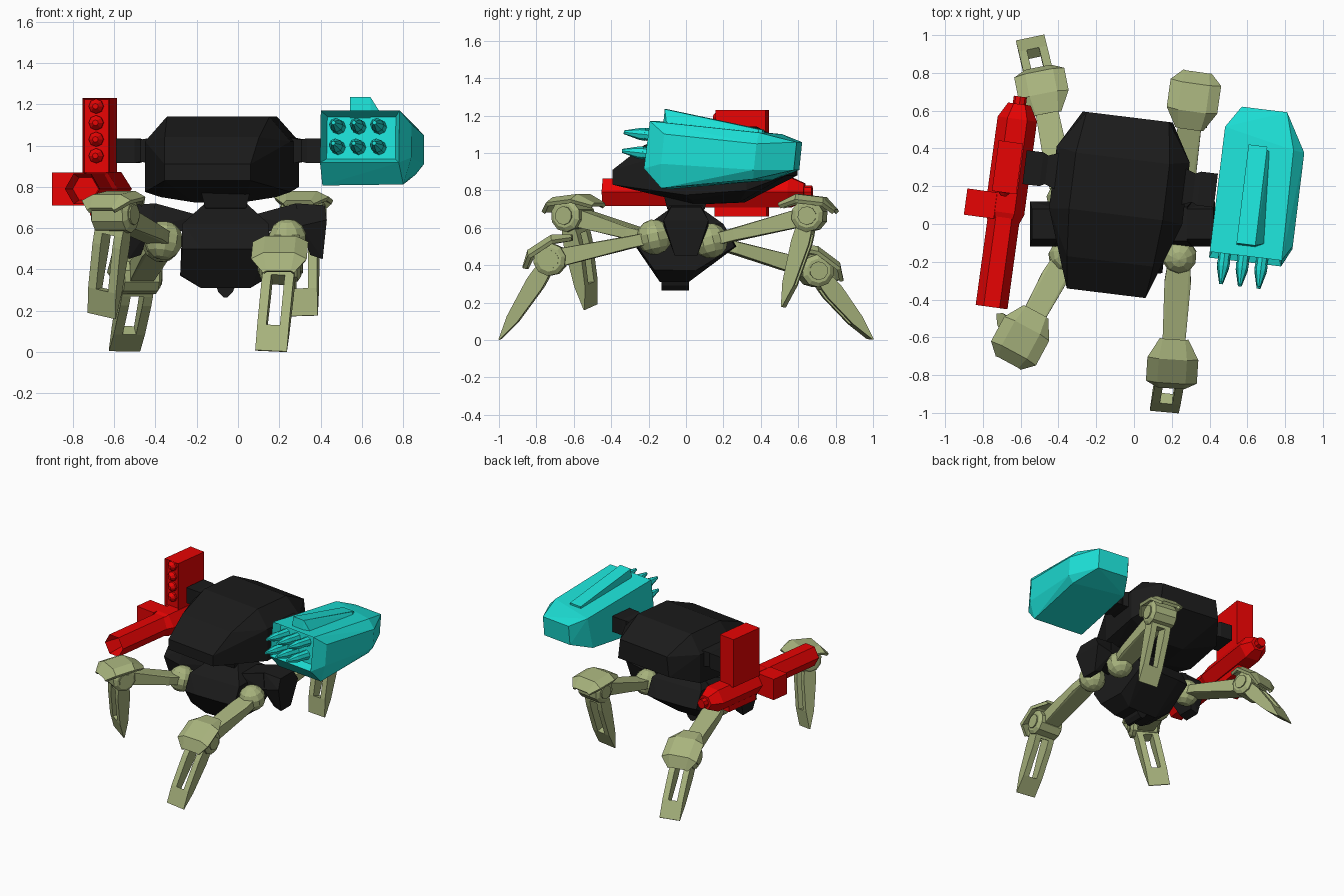
import bpy, bmesh, math
from mathutils import Matrix, Vector

if "Cube" in bpy.data.objects:
    bpy.data.objects.remove(bpy.data.objects["Cube"])


def material(name, rgb):
    m = bpy.data.materials.new(name)
    m.diffuse_color = (*rgb, 1)
    m.use_nodes = True
    m.node_tree.nodes["Principled BSDF"].inputs["Base Color"].default_value = m.diffuse_color
    return m


BLACK = material("charcoal", (0.011, 0.011, 0.011))
RED = material("red", (0.8, 0.001, 0.001))
TEAL = material("teal", (0.012, 0.75, 0.68))
OLIVE = material("olive", (0.39, 0.45, 0.205))


def finish(name, bm, mat, frame):
    me = bpy.data.meshes.new(name)
    bm.to_mesh(me)
    bm.free()
    ob = bpy.data.objects.new(name, me)
    me.materials.append(mat)
    ob.matrix_world = frame
    bpy.context.collection.objects.link(ob)
    return ob


def add_hull(bm, pts):
    vs = [bm.verts.new(p) for p in pts]
    r = bmesh.ops.convex_hull(bm, input=vs)
    junk = {v for v in r["geom_interior"] + r["geom_unused"] if isinstance(v, bmesh.types.BMVert)}
    bmesh.ops.delete(bm, geom=list(junk), context="VERTS")


def hull(name, pts, mat, frame=Matrix(), recess=None):
    """Convex faceted solid; recess = (rim, depth) sinks its front face."""
    bm = bmesh.new()
    add_hull(bm, pts)
    bmesh.ops.dissolve_limit(bm, angle_limit=0.02, verts=bm.verts, edges=bm.edges)
    bmesh.ops.recalc_face_normals(bm, faces=bm.faces)
    if recess:
        bm.normal_update()
        f = min(bm.faces, key=lambda q: q.normal.y)
        bmesh.ops.inset_region(bm, faces=[f], thickness=recess[0])
        bmesh.ops.translate(bm, verts=f.verts, vec=(0, recess[1], 0))
    return finish(name, bm, mat, frame)


def box(name, c, h, mat, frame=Matrix(), recess=None):
    pts = [(c[0] + a * h[0], c[1] + b * h[1], c[2] + d * h[2])
           for a in (-1, 1) for b in (-1, 1) for d in (-1, 1)]
    return hull(name, pts, mat, frame, recess)


def mir(pts):
    return [(s * x, y, z) for x, y, z in pts for s in (-1, 1)]


def quad(pts):
    return [(x, s * y, z) for x, y, z in mir(pts) for s in (-1, 1)]


def rings(name, sides, prof, mat, frame, squash=1.0, recess=None):
    """Faceted solid along local y from (y, radius) pairs."""
    pts = [(r * math.cos(math.tau * i / sides), y, squash * r * math.sin(math.tau * i / sides))
           for y, r in prof for i in range(sides)]
    return hull(name, pts, mat, frame, recess)


def frame(pos, yaw, pitch=0):
    return (Matrix.Translation(pos) @ Matrix.Rotation(math.radians(yaw), 4, "Z")
            @ Matrix.Rotation(math.radians(pitch), 4, "X"))


# Upper hull and the arms carrying the weapons
F = frame((-0.09, 0.10, 0), -7)
hull("upper_body", mir([
    (.25, -.05, 1.14), (.25, .25, 1.14), (.23, -.3, 1.04),
    (.355, -.06, 1.02), (.355, .27, 1.02), (.355, -.06, .775), (.355, .27, .80),
    (.28, -.04, .75), (.12, -.04, .725), (.12, .2, .735), (.21, -.47, .91), (.21, -.47, .83),
    (.22, .47, 1.03), (.24, .47, .88)]), BLACK, F)
for s, side in ((-1, "left"), (1, "right")):
    for part, prof in (("arm", ((.3, .11, .07), (.38, .07, .05), (.41, .07, .05))),
                       ("mount", ((.38, .07, .05), (.42, .09, .06), (.51, .09, .06)))):
        hull(f"{side}_weapon_{part}", [(s * u, .14 + b * h, .975 + c * k)
             for u, h, k in prof for b in (-1, 1) for c in (-1, 1)], BLACK, F)

# Lower hull, neck and shoulder pods
P = Matrix.Translation((-0.06, 0, 0))
hull("pelvis", quad([(.10, .06, .72), (.13, .14, .65), (.21, .2, .62), (.21, .26, .5), (.12, .27, .5)])
     + mir([(.22, -.17, .375), (.22, .05, .37), (.12, -.14, .31), (.12, .015, .31)]), BLACK, P)
hull("neck", quad([(.10, .10, .70), (.07, .07, .67), (.12, .12, .78)]), BLACK, P)
hull("belly_nub", mir([(x, y, z) for x, z in ((.05, .33), (.035, .29), (.01, .265))
                       for y in (-.13, .015)]), BLACK, P)
for s, side in ((-1, "left"), (1, "right")):
    arm = [(.12, .09, .66), (.12, .09, .57), (.34, .09, .72), (.37, .12, .61)]
    pod = [(.34, .08, .72), (.48, .08, .71), (.49, .12, .64), (.36, .12, .61),
           (.47, .06, .45), (.41, .06, .47)]
    for nm, pts in (("shoulder_arm", arm), ("shoulder_pod", pod)):
        hull(f"{side}_{nm}", [(s * x, b * y, z) for x, y, z in pts for b in (-1, 1)], BLACK, P)

# Missile launcher
L = frame((0.65, 0.20, 1.0), -7, -6)
hull("launcher_pod", [
    (-.205, -.39, .13), (.179, -.39, .13), (-.205, -.395, -.125), (.179, -.395, -.125),
    (-.205, -.29, -.225), (.19, -.29, -.22), (.228, -.30, .07), (.228, -.30, -.09),
    (-.205, .28, .13), (.17, .2, .13), (.228, .2, .07), (.228, .2, -.07),
    (-.205, .25, -.12), (.19, .2, -.12),
    (-.13, .4, .10), (.112, .4, .10), (-.13, .4, -.05), (.112, .4, -.05)],
    TEAL, L, recess=(.035, .06))
hull("launcher_fin", [(u, v, w) for u in (-.07, .03) for v, w in
                      ((-.335, .10), (-.335, .20), (.20, .10), (.20, .145))], TEAL, L)
hull("launcher_fin_side", [(.03, -.335, .20), (.03, -.335, .12), (.08, -.31, .12),
                           (.03, .18, .145), (.05, .18, .12)], TEAL, L)
for i in range(3):
    for j in range(2):
        M = L @ Matrix.Translation((-.125 + .1 * i, 0, -.045 + .1 * j))
        rings("missile", 8, [(-.33, .036), (-.43, .03)], TEAL, M)
        rings("missile_tip", 8, [(-.42, .034), (-.45, .032), (-.535, .010)], TEAL, M)

# Cannon with rocket rack
G = frame((-0.68, 0.10, 0.79), -7.8)
rings("cannon_barrel", 6, [(-.545, .085), (0, .085)], RED, G, recess=(.022, .12))
rings("cannon_body", 6, [(-.09, .085), (-.04, .105), (.46, .105), (.54, .06)], RED, G, squash=.9)
rings("cannon_end", 8, [(.5, .035), (.58, .035)], RED, G)
box("cannon_side_box", (-.132, -.01, 0), (.08, .07, .08), RED, G)
box("rocket_rack", (-.017, .2, .255), (.065, .135, .185), RED, G, recess=(.01, .02))
box("rack_foot", (0, .2, -.09), (.045, .14, .04), RED, G)
for i in range(4):
    M = G @ Matrix.Translation((-.017, 0, .16 + .08 * i))
    rings("rocket", 8, [(.12, .036), (.07, .036), (.045, .014)], RED, M)


# Legs
def leg(name, hip, knee, foot):
    hip, knee, foot = Vector(hip), Vector(knee), Vector(foot)

    def basis(pos, fwd, side):
        f = fwd.normalized()
        s = (side - f * side.dot(f)).normalized()
        m = Matrix((s, f, s.cross(f))).transposed().to_4x4()
        m.translation = pos
        return m

    t = knee - hip
    side = Vector((t.y, -t.x, 0)).normalized()
    T = basis(knee, t, side)
    n = t.length
    # hip ball and thigh
    bm = bmesh.new()
    bmesh.ops.create_uvsphere(bm, u_segments=10, v_segments=7, radius=.095)
    finish(name + "_hip", bm, OLIVE, basis(hip, t, side))
    hull(name + "_thigh", mir([(.055, -n, .03), (.055, -n, -.03), (.07, -n + .14, .03),
                               (.07, -n + .14, -.03), (.06, -.1, .045), (.06, -.1, -.045),
                               (.05, 0, .05), (.05, 0, -.05)]), OLIVE, T)
    # knee drum across the leg
    K = T @ Matrix.Rotation(math.pi / 2, 4, "Z")
    rings(name + "_knee", 10, [(-.10, .065), (-.085, .088), (.085, .088), (.10, .065)], OLIVE, K)
    rings(name + "_knee_hub", 10, [(-.108, .05), (.108, .05)], OLIVE, K)
    # bent armour plate over the knee
    bm = bmesh.new()
    rows = []
    for v, z, flat, wide, drop in ((.15, -.005, .06, .075, .01), (.105, .075, .075, .135, .03),
                                   (-.035, .128, .075, .135, .03), (-.14, .106, .06, .075, .015)):
        rows.append([bm.verts.new(p) for p in ((-wide, v, z - drop), (-flat, v, z),
                                               (flat, v, z), (wide, v, z - drop))])
    for a, b in zip(rows, rows[1:]):
        for i in range(3):
            bm.faces.new((a[i], a[i + 1], b[i + 1], b[i]))
    bmesh.ops.recalc_face_normals(bm, faces=bm.faces)
    if sum(f.normal.z for f in bm.faces) < 0:
        bmesh.ops.reverse_faces(bm, faces=bm.faces)
    cap = finish(name + "_knee_cap", bm, OLIVE, T)
    mod = cap.modifiers.new("thickness", "SOLIDIFY")
    mod.thickness, mod.offset = .022, -1
    # slotted blade shin
    d = foot - knee
    S = basis(knee, d, side)
    e = d.length
    st = [(.02, .035), (.095, .045), (.15, .048), (e - .13, .032), (e, .003)]
    sx = (-.077, -.033, .033, .077)
    bm = bmesh.new()
    for i in range(3):
        for j in range(4):
            if i != 1 or j in (0, 3):
                add_hull(bm, [(x, v, s * h) for x in sx[i:i + 2] for v, h in st[j:j + 2]
                              for s in (-1, 1)])
    bmesh.ops.dissolve_limit(bm, angle_limit=.02, verts=bm.verts, edges=bm.edges)
    bmesh.ops.recalc_face_normals(bm, faces=bm.faces)
    finish(name + "_shin", bm, OLIVE, S)


leg("front_right_leg", (.24, -.17, .55), (.205, -.725, .43), (.16, -.993, .005))
leg("front_left_leg", (-.36, -.17, .54), (-.595, -.605, .665), (-.66, -.51, .175))
leg("back_right_leg", (.24, .13, .53), (.315, .66, .665), (.31, .52, .175))
leg("back_left_leg", (-.37, .13, .53), (-.48, .69, .37), (-.55, .985, .005))
